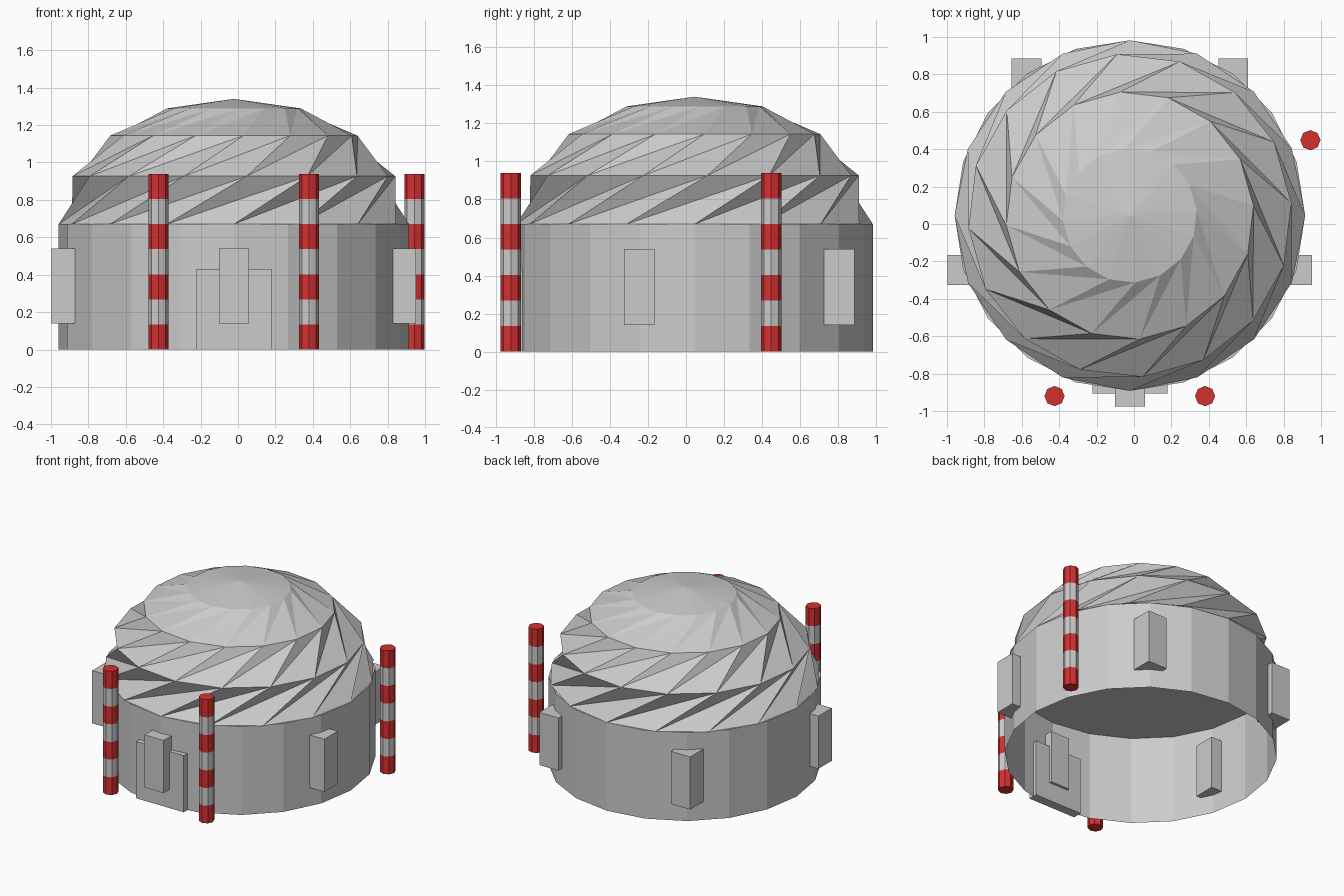
import bpy
import bmesh
from math import sin, cos, pi, radians

CX, CY, R, H = -0.022, 0.045, 0.937, 0.67

if "Cube" in bpy.data.objects:
    bpy.data.objects.remove(bpy.data.objects["Cube"], do_unlink=True)


def material(name, colour):
    m = bpy.data.materials.new(name)
    m.use_nodes = True
    m.diffuse_color = colour
    m.node_tree.nodes["Principled BSDF"].inputs["Base Color"].default_value = colour
    return m


grey = material("light_grey", (0.6, 0.6, 0.6, 1))
red = material("signal_red", (0.67, 0.03, 0.03, 1))


def finish(bm, name, mats):
    bmesh.ops.recalc_face_normals(bm, faces=bm.faces[:])
    mesh = bpy.data.meshes.new(name)
    bm.to_mesh(mesh)
    bm.free()
    for m in mats:
        mesh.materials.append(m)
    ob = bpy.data.objects.new(name, mesh)
    bpy.context.collection.objects.link(ob)
    return ob


def ring(bm, x, y, z, r, n, start=0.0):
    return [bm.verts.new((x + r * cos(start + 2 * pi * i / n),
                          y + r * sin(start + 2 * pi * i / n), z)) for i in range(n)]


def box(name, x0, x1, y0, y1, z0, z1):
    bm = bmesh.new()
    bmesh.ops.create_cube(bm, size=1)
    for v in bm.verts:
        v.co = ((x0 + x1) / 2 + v.co.x * (x1 - x0),
                (y0 + y1) / 2 + v.co.y * (y1 - y0),
                (z0 + z1) / 2 + v.co.z * (z1 - z0))
    return finish(bm, name, [grey])


# Round wall, open below and closed on top
bm = bmesh.new()
low, high = ring(bm, CX, CY, 0, R, 20), ring(bm, CX, CY, H, R, 20)
for i in range(20):
    j = (i + 1) % 20
    bm.faces.new((low[i], low[j], high[j], high[i]))
bm.faces.new(high)
finish(bm, "round_wall", [grey])

# Dome of four bands, each ring twisted one step against the one below
bm = bmesh.new()
N = 16
rings = []
for k in range(4):
    a = k * pi / 8
    twist = radians(4.5) if k else 0
    rings.append(ring(bm, CX, CY, H + H * sin(a), R * cos(a), N, twist))
for lower, upper in zip(rings, rings[1:]):
    for i in range(N):
        a, b = lower[i], lower[(i + 1) % N]
        c, d = upper[(i + 2) % N], upper[(i + 1) % N]
        bm.faces.new((a, b, c))
        bm.faces.new((a, c, d))
apex = bm.verts.new((CX, CY, 2 * H))
for i in range(N):
    bm.faces.new((rings[-1][i], rings[-1][(i + 1) % N], apex))
finish(bm, "twisted_dome", [grey])

# Five window boxes spaced evenly through the wall
for k in range(5):
    a = -pi / 2 + k * 2 * pi / 5
    x, y = CX + 0.94 * cos(a), CY + 0.94 * sin(a)
    box(f"window_{k + 1}", x - 0.08, x + 0.08, y - 0.08, y + 0.08, 0.14, 0.54)

# Front door slab
box("door", -0.222, 0.178, -0.905, -0.835, 0, 0.43)

# Striped poles
STRIPE = 0.134
for k, (x, y) in enumerate([(-0.425, -0.92), (0.38, -0.92), (0.943, 0.448)]):
    bm = bmesh.new()
    loops = [ring(bm, x, y, s * STRIPE, 0.054, 8) for s in range(8)]
    for s in range(7):
        for i in range(8):
            j = (i + 1) % 8
            f = bm.faces.new((loops[s][i], loops[s][j], loops[s + 1][j], loops[s + 1][i]))
            f.material_index = s % 2
    bm.faces.new(loops[0])
    bm.faces.new(loops[-1])
    finish(bm, f"striped_pole_{k + 1}", [red, grey])
